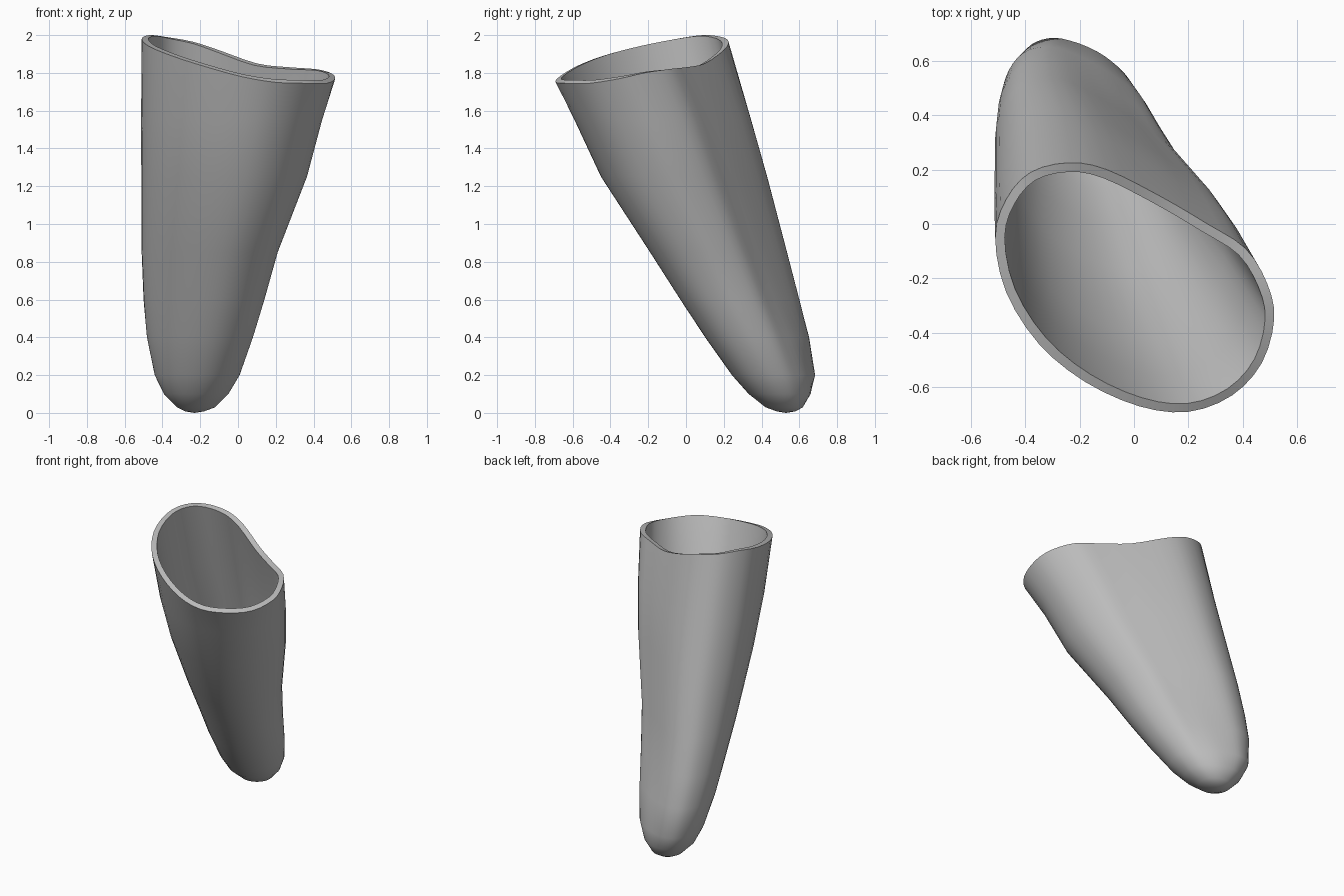
import bpy, bmesh, math
from mathutils import Vector

cube = bpy.data.objects.get("Cube")
if cube:
    bpy.data.objects.remove(cube)

# Outer lip of the sleeve, as a closed loop of points
LIP = [(-.51, -.05, 1.98), (-.47, .09, 2.0), (-.38, .19, 1.99), (-.24, .225, 1.965),
       (-.1, .2, 1.92), (.1, .1, 1.85), (.27, 0, 1.83), (.41, -.09, 1.82),
       (.49, -.22, 1.80), (.515, -.35, 1.77), (.47, -.51, 1.745), (.36, -.63, 1.745),
       (.2, -.69, 1.75), (.02, -.67, 1.78), (-.18, -.58, 1.835), (-.35, -.44, 1.89),
       (-.47, -.25, 1.94)]
# Sections: height, x range, y range, share of the lip's shape against a circle
SECTIONS = [(.008, -.28, -.18, .48, .58, 0), (.03, -.325, -.12, .42, .62, .1),
            (.1, -.395, -.05, .33, .665, .3), (.2, -.445, .01, .24, .69, .6),
            (.4, -.485, .08, .10, .655, .85), (.6, -.50, .14, -.03, .60, 1),
            (.85, -.51, .21, -.19, .535, 1), (1.25, -.512, .365, -.45, .43, 1),
            (1.55, -.513, .445, -.59, .345, 1)]
BOTTOM = (-.23, .53, 0)
STEPS = 3


def smooth_loop(points):
    """Closed Catmull-Rom curve through the points."""
    pts = [Vector(p) for p in points]
    n, out = len(pts), []
    for i in range(n):
        a, b, c, d = (pts[(i + k) % n] for k in (-1, 0, 1, 2))
        for s in range(STEPS):
            t = s / STEPS
            out.append(b + (c - a) * t / 2 + (a - b * 2.5 + c * 2 - d / 2) * t * t
                       + (b * 3 - a - c * 3 + d) * t ** 3 / 2)
    return out


lip = smooth_loop(LIP)
low = [min(p[k] for p in lip) for k in (0, 1)]
high = [max(p[k] for p in lip) for k in (0, 1)]
unit = [Vector([(2 * p[k] - low[k] - high[k]) / (high[k] - low[k]) for k in (0, 1)])
        for p in lip]


def section(z, x0, x1, y0, y1, share):
    shape = [u.normalized().lerp(u, share) for u in unit]
    return [Vector(((x0 + x1 + (x1 - x0) * s.x) / 2,
                    (y0 + y1 + (y1 - y0) * s.y) / 2, z)) for s in shape]


# Leaning outer skin, closed by a rounded end
bm = bmesh.new()
rings = [[bm.verts.new(p) for p in section(*s)] for s in SECTIONS]
rings.append([bm.verts.new(p) for p in lip])
tip = bm.verts.new(BOTTOM)
n = len(lip)
for i in range(n):
    j = (i + 1) % n
    bm.faces.new((tip, rings[0][i], rings[0][j]))
    for a, b in zip(rings, rings[1:]):
        bm.faces.new((a[i], b[i], b[j], a[j]))
bmesh.ops.recalc_face_normals(bm, faces=bm.faces)
# The outer wall must face away from the axis
side = max(bm.faces, key=lambda f: f.calc_center_median().x)
if side.normal.x < 0:
    bmesh.ops.reverse_faces(bm, faces=bm.faces)
mesh = bpy.data.meshes.new("socket_shell")
bm.to_mesh(mesh)
bm.free()

grey = bpy.data.materials.new("plain grey")
grey.use_nodes = True
colour = (.5, .5, .5, 1)
grey.diffuse_color = colour
grey.node_tree.nodes["Principled BSDF"].inputs["Base Color"].default_value = colour
mesh.materials.append(grey)

shell = bpy.data.objects.new("socket_shell", mesh)
bpy.context.collection.objects.link(shell)

# Wall thickness, grown inwards
wall = shell.modifiers.new("wall", 'SOLIDIFY')
wall.thickness = .035
wall.offset = -1
bpy.context.view_layer.objects.active = shell
shell.select_set(True)
bpy.ops.object.modifier_apply(modifier="wall")
bpy.ops.object.shade_smooth_by_angle(angle=math.radians(35))
